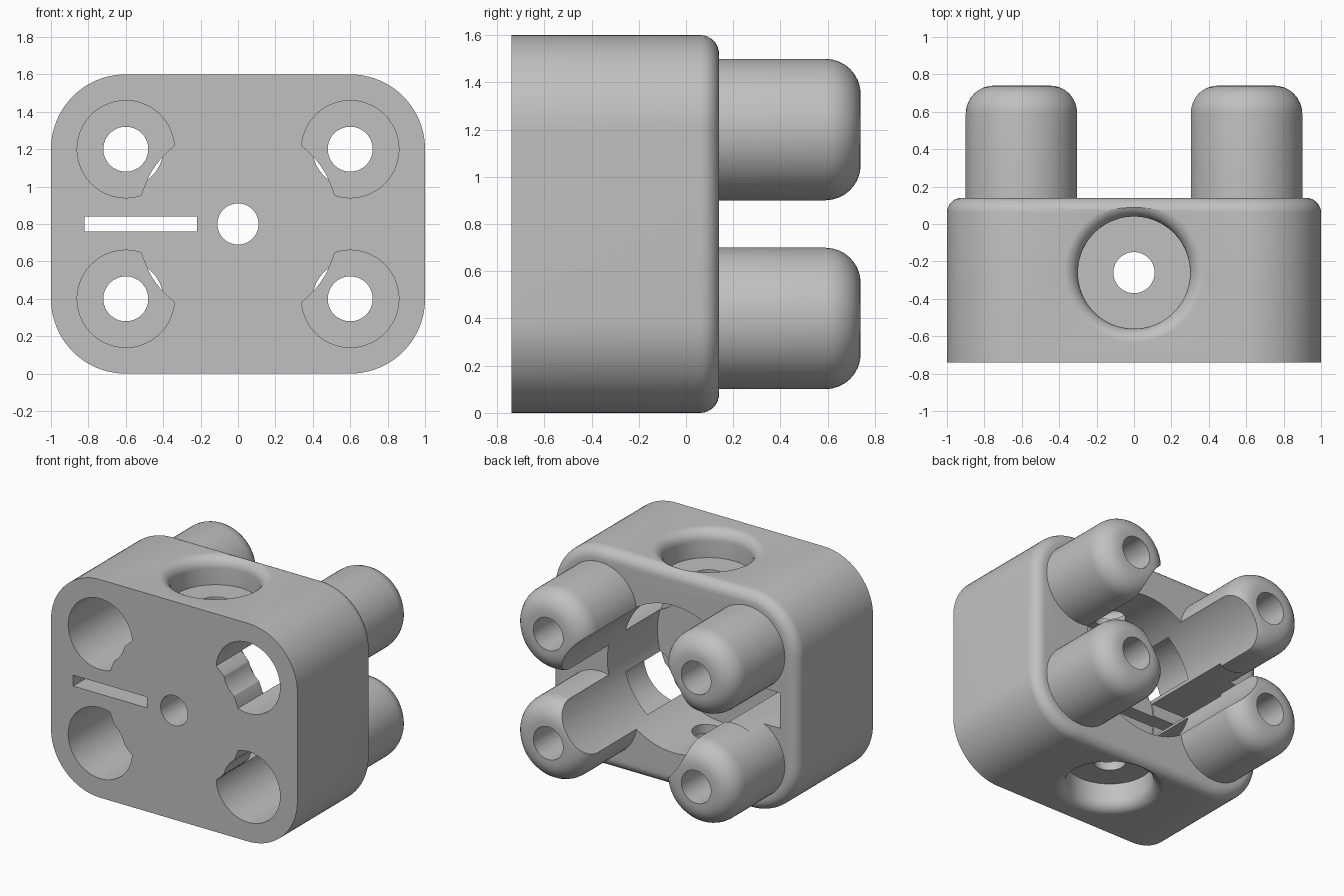
import bpy, bmesh
from math import sin, cos, pi, radians

if "Cube" in bpy.data.objects:
    bpy.data.objects.remove(bpy.data.objects["Cube"])

grey = bpy.data.materials.new("plain_grey")
grey.use_nodes = True
colour = (0.53, 0.53, 0.53, 1)
grey.diffuse_color = colour
grey.node_tree.nodes["Principled BSDF"].inputs["Base Color"].default_value = colour

MID = 0.8            # height of the central axis
FRONT, BACK, TIP = -0.74, 0.14, 0.74
POSTS = [(x, z) for x in (-0.6, 0.6) for z in (0.4, 1.2)]


def loft(name, rings):
    """Closed solid through equal-length rings of points."""
    bm = bmesh.new()
    loops = [[bm.verts.new(p) for p in ring] for ring in rings]
    n = len(loops[0])
    for a, b in zip(loops, loops[1:]):
        for i in range(n):
            j = (i + 1) % n
            bm.faces.new((a[i], a[j], b[j], b[i]))
    bm.faces.new(loops[0])
    bm.faces.new(loops[-1])
    bmesh.ops.recalc_face_normals(bm, faces=bm.faces)
    mesh = bpy.data.meshes.new(name)
    bm.to_mesh(mesh)
    bm.free()
    mesh.materials.append(grey)
    obj = bpy.data.objects.new(name, mesh)
    bpy.context.collection.objects.link(obj)
    return obj


def turn(name, profile, centre, axis="Y", segments=64):
    """Solid of revolution; profile is (radius, position along axis)."""
    u, v = centre
    rings = []
    for r, h in profile:
        ring = []
        for i in range(segments):
            a = 2 * pi * (i + 0.5) / segments
            p, q = u + r * cos(a), v + r * sin(a)
            ring.append((p, h, q) if axis == "Y" else (p, q, h))
        rings.append(ring)
    return loft(name, rings)


def rod(name, r, start, end, centre, axis="Y", segments=64):
    return turn(name, [(r, start), (r, end)], centre, axis, segments)


def block(name, x, y, z):
    return loft(name, [[(x[0], h, z[0]), (x[1], h, z[0]), (x[1], h, z[1]), (x[0], h, z[1])]
                       for h in y])


def combine(target, tool, operation="DIFFERENCE"):
    """Boolean the tool into the target and discard the tool."""
    tool.hide_render = True
    mod = target.modifiers.new("join", "BOOLEAN")
    mod.operation, mod.solver, mod.object = operation, "EXACT", tool
    with bpy.context.temp_override(object=target, active_object=target):
        bpy.ops.object.modifier_apply(modifier=mod.name)
    bpy.data.objects.remove(tool)


def rounded_rectangle(inset, y, steps=20):
    r = 0.4 - inset
    ring = []
    for k, (x, z) in enumerate([(0.6, 1.2), (-0.6, 1.2), (-0.6, 0.4), (0.6, 0.4)]):
        for i in range(steps + 1):
            a = (k + i / steps) * pi / 2
            ring.append((x + r * cos(a), y, z + r * sin(a)))
    return ring


# Housing with a rounded back rim
steps = [i * pi / 16 for i in range(9)]
fillet = 0.08
housing = loft("housing", [rounded_rectangle(0, FRONT)] + [
    rounded_rectangle(fillet * (1 - cos(a)), BACK - fillet + fillet * sin(a)) for a in steps])

# Four round-ended posts
nose = 0.15
for c in POSTS:
    profile = [(0.3, 0.03)] + [(0.3 - nose + nose * cos(a), TIP - nose + nose * sin(a))
                               for a in steps]
    combine(housing, turn("post", profile, c), "UNION")

# Wide front bores that stop around the central front disc, and screw holes
for c in POSTS:
    bore = rod("bore", 0.26, -0.9, -0.04, c)
    combine(bore, rod("front_disc", 0.54, -1, -0.45, (0, MID), segments=96))
    combine(housing, bore)
    combine(housing, rod("head_clearance", 0.2, -0.9, -0.06, c))
    combine(housing, rod("screw_hole", 0.12, -0.9, 0.9, c))

# Central cavity, open at the back and scooping the posts
combine(housing, rod("cavity", 0.54, -0.44, 0.95, (0, MID), segments=96))
combine(housing, rod("front_hole", 0.11, -0.9, 0, (0, MID)))

# Side pocket and the slot through the front
combine(housing, block("side_pocket", (-0.86, -0.1), (-0.43, 0.3), (0.67, 0.93)))
combine(housing, block("front_slot", (-0.82, -0.22), (-0.9, -0.3), (0.76, 0.84)))

# Flared counterbores above and below, with a pin hole right through
lip = 0.08
for side in (-1, 1):
    flare = [(0.3, 0.6)] + [(0.3 + lip - lip * cos(a), 0.801 - lip + lip * sin(a))
                            for a in steps] + [(0.3 + lip, 0.95)]
    combine(housing, turn("counterbore", [(r, MID + side * h) for r, h in flare],
                          (0, -0.26), "Z"))
combine(housing, rod("pin_hole", 0.11, -0.2, 1.8, (0, -0.26), "Z"))

# Smooth curved walls, crisp edges
bpy.ops.object.select_all(action="DESELECT")
housing.select_set(True)
bpy.context.view_layer.objects.active = housing
bpy.ops.object.shade_smooth_by_angle(angle=radians(30))
